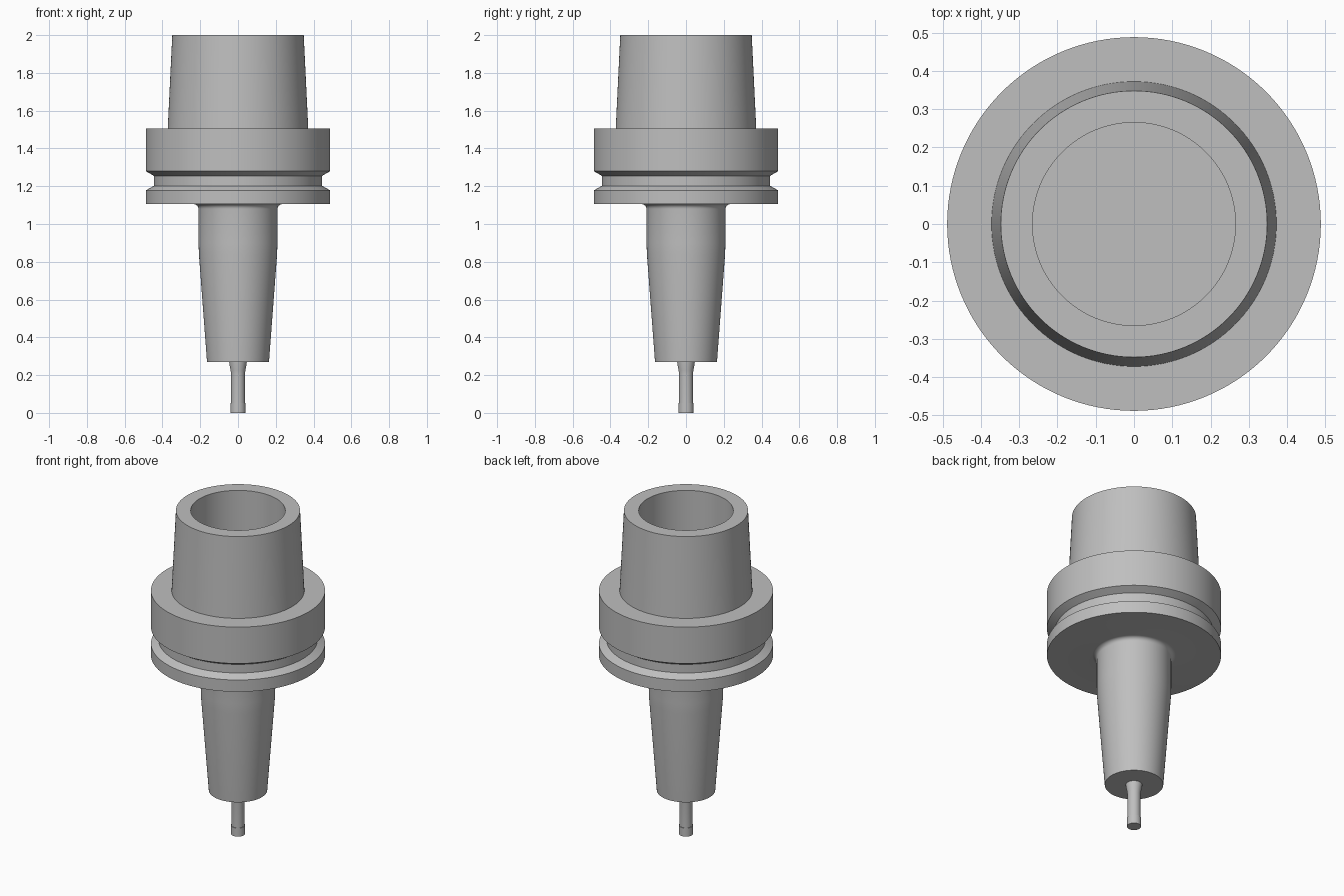
import bpy
import bmesh
import math

SEGMENTS = 128

cube = bpy.data.objects.get("Cube")
if cube:
    bpy.data.objects.remove(cube, do_unlink=True)

steel = bpy.data.materials.new("steel_grey")
steel.use_nodes = True
GREY = (0.52, 0.52, 0.52, 1)
steel.diffuse_color = GREY
steel.node_tree.nodes["Principled BSDF"].inputs["Base Color"].default_value = GREY


def lathe(name, profile):
    """Spin a closed (radius, height) profile, running upward on its outside."""
    bm = bmesh.new()
    rings = []
    for r, z in profile:
        if r == 0:
            rings.append([bm.verts.new((0, 0, z))])
            continue
        angles = [math.tau * i / SEGMENTS for i in range(SEGMENTS)]
        rings.append([bm.verts.new((r * math.cos(a), r * math.sin(a), z)) for a in angles])
    for low, high in zip(rings, rings[1:]):
        for i in range(SEGMENTS):
            j = (i + 1) % SEGMENTS
            if len(low) == 1:
                bm.faces.new((low[0], high[j], high[i]))
            elif len(high) == 1:
                bm.faces.new((low[i], low[j], high[0]))
            else:
                bm.faces.new((low[i], low[j], high[j], high[i]))
    bmesh.ops.recalc_face_normals(bm, faces=bm.faces)
    mesh = bpy.data.meshes.new(name)
    bm.to_mesh(mesh)
    bm.free()
    obj = bpy.data.objects.new(name, mesh)
    bpy.context.collection.objects.link(obj)
    mesh.materials.append(steel)
    bpy.ops.object.select_all(action="DESELECT")
    obj.select_set(True)
    bpy.context.view_layer.objects.active = obj
    bpy.ops.object.shade_smooth_by_angle(angle=math.radians(20))
    return obj


def fillet(r, z, size, steps=6):
    """Concave quarter round from a vertical wall out to a flat underside."""
    turns = [math.pi / 2 * i / steps for i in range(steps + 1)]
    return [(r + size * (1 - math.cos(t)), z - size + size * math.sin(t)) for t in turns]


# Tapered nose, gripper flange with its groove, and hollow taper shank
nose = [(0, 0.27), (0.164, 0.27), (0.207, 0.84), (0.209, 0.90)] + fillet(0.209, 1.105, 0.025)
flange = [(0.488, 1.105), (0.488, 1.178), (0.446, 1.202),
          (0.446, 1.255), (0.488, 1.28), (0.488, 1.505)]
shank = [(0.372, 1.505), (0.348, 2.0), (0.265, 2.0), (0.265, 1.5), (0, 1.5)]
lathe("tool_holder", nose + flange + shank)

# Slim cutter with a flared neck and a short cutting tip
lathe("cutter_tip", [(0, 0), (0.04, 0), (0.04, 0.053), (0, 0.053)])
lathe("cutter_neck", [(0, 0.053), (0.037, 0.053), (0.037, 0.205), (0.039, 0.225),
                      (0.046, 0.26), (0.047, 0.28), (0, 0.28)])
